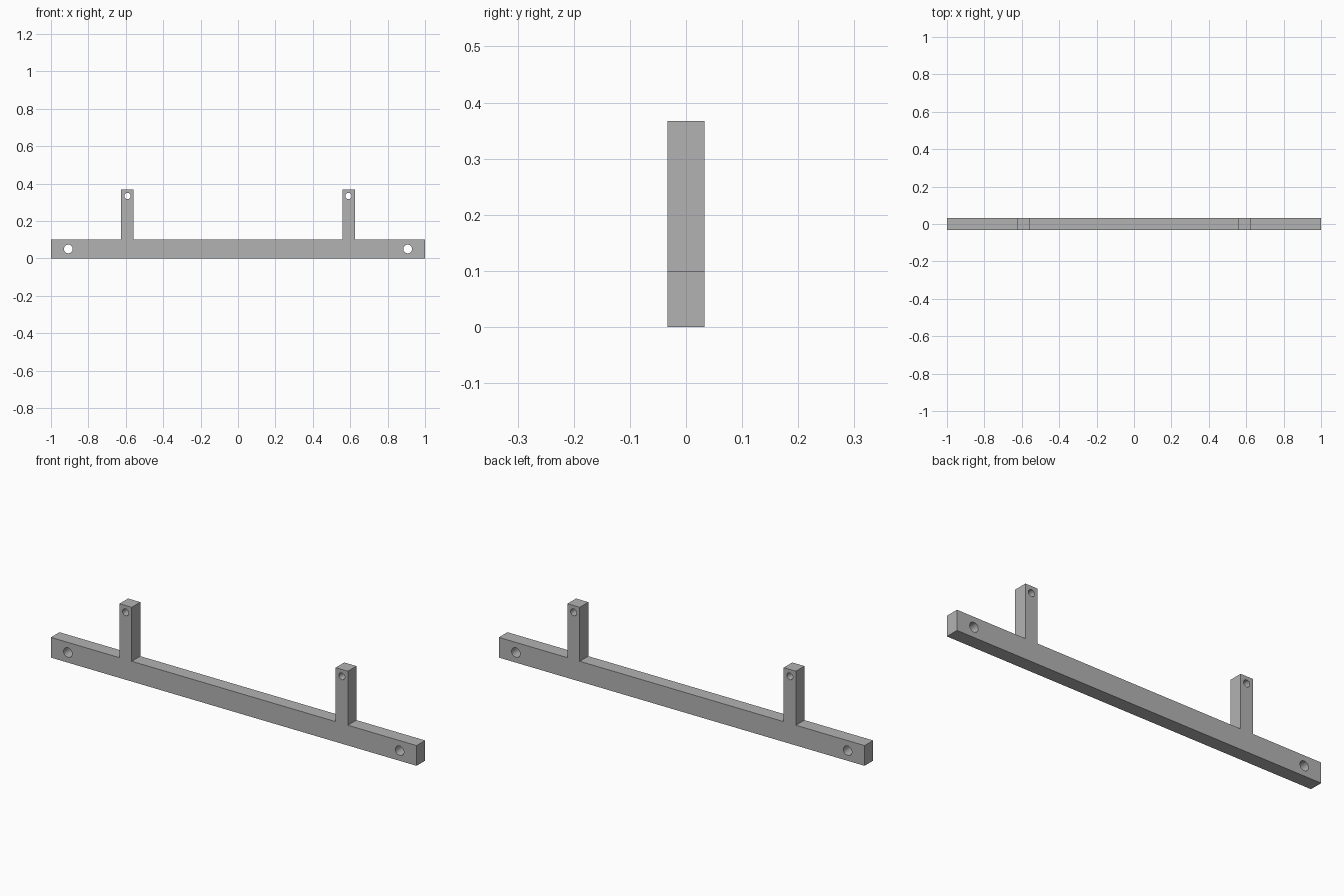
import bpy
import math

cube = bpy.data.objects.get("Cube")
if cube:
    bpy.data.objects.remove(cube, do_unlink=True)

LENGTH, BAR_H, TOP, DEPTH = 2.0, 0.1, 0.367, 0.0667
POST_X, POST_W = 0.591, 0.0667

grey = bpy.data.materials.new("plain grey")
grey.use_nodes = True
colour = (0.45, 0.45, 0.45, 1)
grey.diffuse_color = colour
grey.node_tree.nodes["Principled BSDF"].inputs["Base Color"].default_value = colour


def add_loop(curve, points):
    """Add a closed straight-sided outline in the curve's plane."""
    spline = curve.splines.new("POLY")
    spline.points.add(len(points) - 1)
    for point, (x, z) in zip(spline.points, points):
        point.co = (x, z, 0, 1)
    spline.use_cyclic_u = True


def circle(cx, cz, radius, sides=32):
    angles = [2 * math.pi * i / sides for i in range(sides)]
    return [(cx + radius * math.cos(a), cz + radius * math.sin(a)) for a in angles]


# Outline of the bar with its two upright posts, mirrored about the centre
inner, outer = POST_X - POST_W / 2, POST_X + POST_W / 2
half = [(LENGTH / 2, 0), (LENGTH / 2, BAR_H), (outer, BAR_H),
        (outer, TOP), (inner, TOP), (inner, BAR_H)]
profile = bpy.data.curves.new("bracket_profile", "CURVE")
profile.dimensions = "2D"
profile.fill_mode = "BOTH"
profile.extrude = DEPTH / 2
add_loop(profile, half + [(-x, z) for x, z in reversed(half)])

# Through holes: large at the bar ends, small at the post tops
for side in (-1, 1):
    add_loop(profile, circle(side * 0.907, BAR_H / 2, 0.0233))
    add_loop(profile, circle(side * POST_X, 0.333, 0.0167))

# Stand the profile upright and turn it into a mesh
bracket = bpy.data.objects.new("mounting_bracket", profile)
bpy.context.collection.objects.link(bracket)
bracket.rotation_euler.x = math.pi / 2
bpy.ops.object.select_all(action="DESELECT")
bracket.select_set(True)
bpy.context.view_layer.objects.active = bracket
bpy.ops.object.convert(target="MESH")
bracket = bpy.context.object

# Weld the caps to the walls, then face everything outward
bpy.ops.object.mode_set(mode="EDIT")
bpy.ops.mesh.select_all(action="SELECT")
bpy.ops.mesh.remove_doubles(threshold=0.0001)
bpy.ops.mesh.normals_make_consistent(inside=False)
bpy.ops.object.mode_set(mode="OBJECT")

bracket.data.materials.clear()
bracket.data.materials.append(grey)
bpy.ops.object.shade_smooth_by_angle(angle=math.radians(30))
